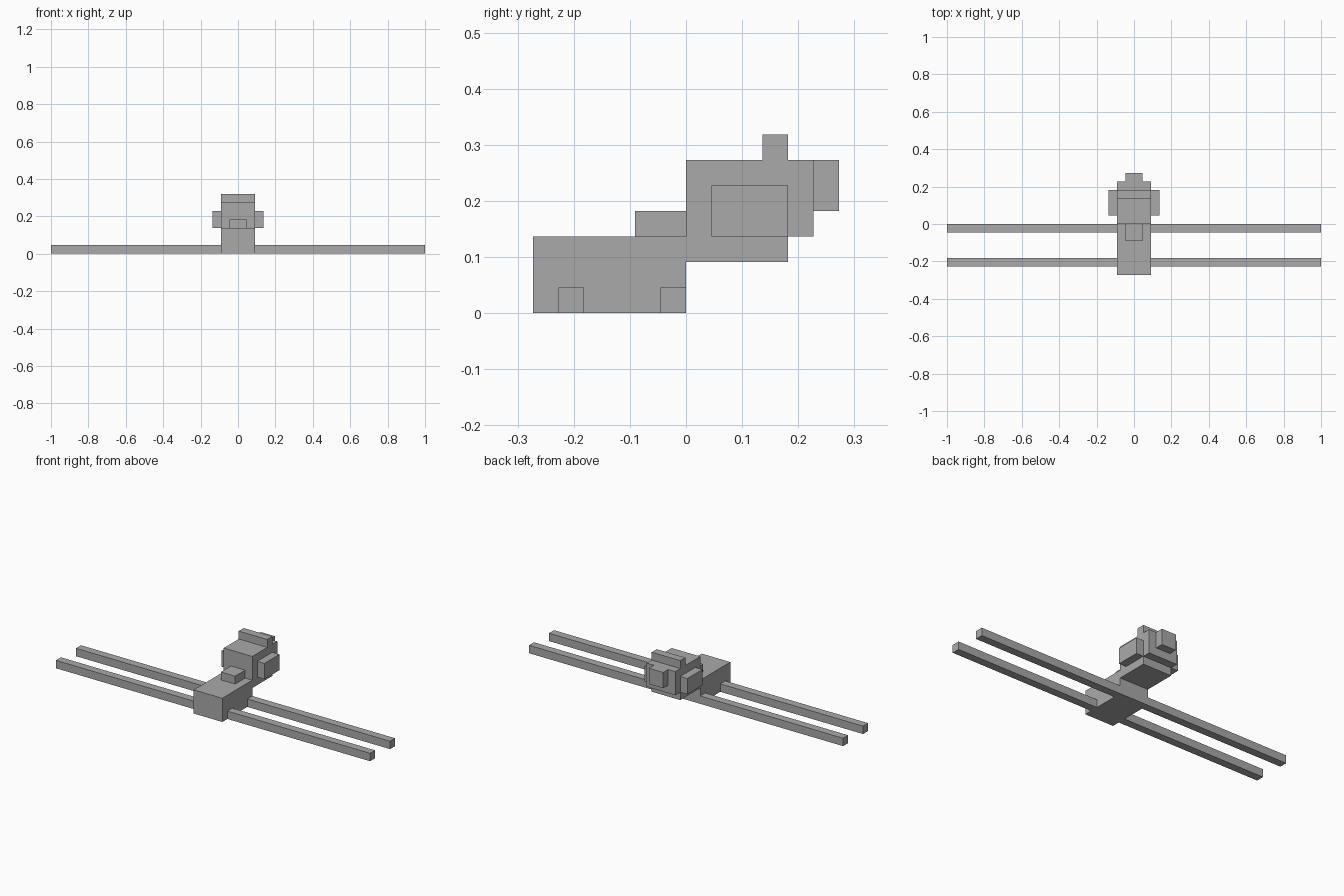
import bpy

cube = bpy.data.objects.get("Cube")
if cube:
    bpy.data.objects.remove(cube, do_unlink=True)

U = 1 / 22  # block unit

grey = bpy.data.materials.new("plain grey")
grey.use_nodes = True
colour = (0.4, 0.4, 0.4, 1)
grey.diffuse_color = colour
grey.node_tree.nodes["Principled BSDF"].inputs["Base Color"].default_value = colour


def block(name, x, y, z):
    """Box spanning the given (low, high) ranges in block units."""
    spans = (x, y, z)
    bpy.ops.mesh.primitive_cube_add(size=1, location=[(a + b) / 2 * U for a, b in spans])
    ob = bpy.context.object
    ob.name = name
    ob.scale = [(b - a) * U for a, b in spans]
    bpy.ops.object.transform_apply(location=False, rotation=False, scale=True)
    ob.data.materials.append(grey)


# Body and the small raised block on its top
block("body", (-2, 2), (-6, 0), (0, 3))
block("top_block", (-1, 1), (-2, 0), (3, 4))

# Head with crest, rear plate and rear knob
block("head", (-2, 2), (0, 4), (2, 6))
block("crest", (-2, 2), (3, 4), (6, 7))
block("rear_plate", (-2, 2), (4, 5), (3, 6))
block("rear_knob", (-1, 1), (5, 6), (4, 6))

# Mirrored side pads and long bars
for side, s in (("left", 1), ("right", -1)):
    block(side + "_pad", sorted((2 * s, 3 * s)), (1, 4), (3, 5))
    for place, y in (("front", -5), ("rear", -1)):
        block(f"{side}_{place}_bar", sorted((2 * s, 22 * s)), (y, y + 1), (0, 1))
